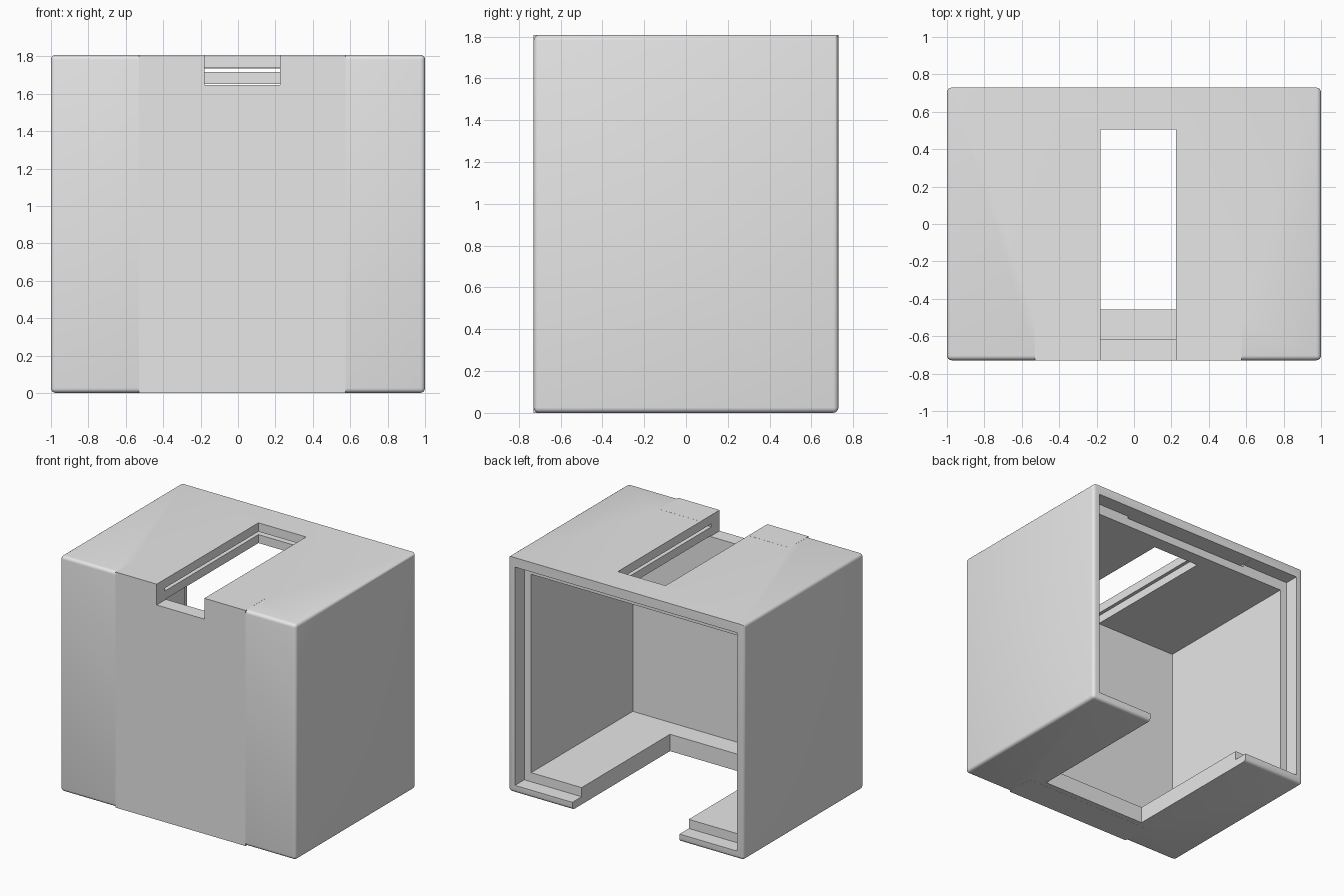
import bpy
import bmesh
from mathutils import Vector

cube = bpy.data.objects.get("Cube")
if cube:
    bpy.data.objects.remove(cube, do_unlink=True)

# Single plain grey
grey = bpy.data.materials.new("plain_grey")
grey.use_nodes = True
colour = (0.8, 0.8, 0.8, 1)
grey.diffuse_color = colour
grey.node_tree.nodes["Principled BSDF"].inputs["Base Color"].default_value = colour

HALF_Y, TOP, FAR = 0.729, 1.808, 1.2
SLOT_L, SLOT_R = -0.18, 0.225
BAND_L, BAND_R = -0.53, 0.575
SKIN = 0.0005


def box(name, x, y, z, bevel=0):
    """Axis-aligned box from (low, high) ranges, optionally rounded."""
    bm = bmesh.new()
    bmesh.ops.create_cube(bm, size=1)
    low = Vector((x[0], y[0], z[0]))
    high = Vector((x[1], y[1], z[1]))
    for v in bm.verts:
        v.co = Vector([(a + b) / 2 + c * (b - a) for a, b, c in zip(low, high, v.co)])
    if bevel:
        # The upper rear edge stays sharp
        edges = [e for e in bm.edges
                 if not all(v.co.y > 0 and v.co.z > 1 for v in e.verts)]
        bmesh.ops.bevel(bm, geom=edges, offset=bevel, segments=4,
                        profile=0.5, affect='EDGES', clamp_overlap=True)
    mesh = bpy.data.meshes.new(name)
    bm.to_mesh(mesh)
    bm.free()
    obj = bpy.data.objects.new(name, mesh)
    bpy.context.collection.objects.link(obj)
    mesh.materials.append(grey)
    return obj


def combine(target, tool, operation):
    """Apply a boolean and discard the tool."""
    mod = target.modifiers.new(operation.lower(), 'BOOLEAN')
    mod.operation, mod.solver, mod.object = operation, 'EXACT', tool
    bpy.context.view_layer.objects.active = target
    bpy.ops.object.modifier_apply(modifier=mod.name)
    bpy.data.objects.remove(tool, do_unlink=True)


# Rounded outer shell
housing = box("housing", (-1, 1), (-HALF_Y + SKIN, HALF_Y),
              (SKIN, TOP - SKIN), bevel=0.025)

# Square-edged middle band on the front
combine(housing, box("front_band", (BAND_L, BAND_R), (-HALF_Y, -0.5), (0, TOP)), 'UNION')

# Openings: cavity, rear lid recess, floor cutout, top slot, thin sheet slit
cuts = [
    ("cavity", (-0.883, 0.883), (-0.616, FAR), (0.13, 1.652)),
    ("rear_recess", (-0.942, 0.942), (0.616, FAR), (0.06, 1.735)),
    ("floor_cutout", (-0.455, 0.455), (-0.456, FAR), (-0.2, 0.3)),
    ("top_slot", (SLOT_L, SLOT_R), (-FAR, 0.505), (1.648, 2)),
    ("sheet_slit", (BAND_L, BAND_R), (-0.63, 0.7), (1.717, 1.74)),
]
for name, x, y, z in cuts:
    combine(housing, box(name, x, y, z), 'DIFFERENCE')

# Smooth rounding, crisp edges
bpy.ops.object.select_all(action='DESELECT')
housing.select_set(True)
bpy.context.view_layer.objects.active = housing
bpy.ops.object.shade_smooth_by_angle(angle=0.6)
